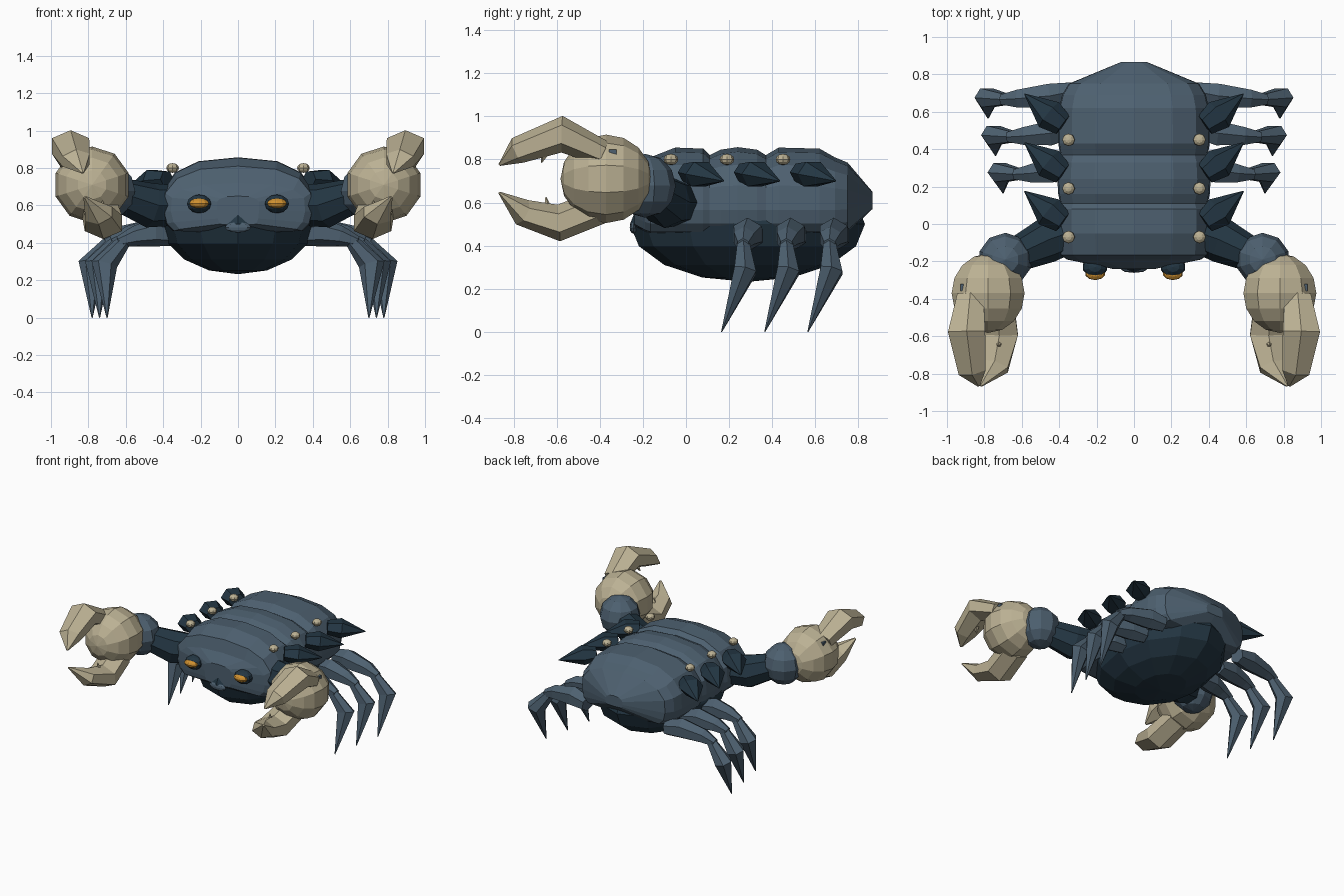
import bpy, bmesh, math
from mathutils import Vector, Matrix

cube = bpy.data.objects.get("Cube")
if cube:
    bpy.data.objects.remove(cube, do_unlink=True)


def material(name, color):
    m = bpy.data.materials.new(name)
    m.use_nodes = True
    m.diffuse_color = (*color, 1)
    bsdf = m.node_tree.nodes["Principled BSDF"]
    bsdf.inputs["Base Color"].default_value = (*color, 1)
    bsdf.inputs["Roughness"].default_value = 0.9
    return m


BLUE = material("slate blue", (0.075, 0.118, 0.162))
NAVY = material("deep navy", (0.017, 0.037, 0.056))
CREAM = material("bone cream", (0.50, 0.44, 0.295))
AMBER = material("amber", (0.62, 0.28, 0.03))


def finish(name, bm, mat, paired=True):
    """Turn a bmesh into a flat-shaded object, mirrored across x when paired."""
    bmesh.ops.recalc_face_normals(bm, faces=bm.faces)
    mesh = bpy.data.meshes.new(name)
    bm.to_mesh(mesh)
    bm.free()
    mesh.materials.append(mat)
    obj = bpy.data.objects.new(name, mesh)
    bpy.context.collection.objects.link(obj)
    if paired:
        mirror = obj.modifiers.new("Mirror", 'MIRROR')
        mirror.use_mirror_merge = False
    return obj


def loft(name, rings, mat, paired=True):
    """Skin a list of point rings and cap both ends."""
    bm = bmesh.new()
    loops = [[bm.verts.new(p) for p in ring] for ring in rings]
    n = len(loops[0])
    for a, b in zip(loops, loops[1:]):
        for i in range(n):
            j = (i + 1) % n
            bm.faces.new((a[i], a[j], b[j], b[i]))
    bm.faces.new(loops[0])
    bm.faces.new(loops[-1])
    return finish(name, bm, mat, paired)


def limb(name, path, radii, mat, ref, sides=6, stretch=1):
    """Tapered faceted tube along a path, stretched along the ref direction."""
    pts = [Vector(p) for p in path]
    rings = []
    for i, (p, r) in enumerate(zip(pts, radii)):
        t = (pts[min(i + 1, len(pts) - 1)] - pts[max(i - 1, 0)]).normalized()
        u = t.cross(Vector(ref)).normalized()
        v = t.cross(u) * stretch
        rings.append([p + r * (math.cos(a) * u + math.sin(a) * v)
                      for a in (math.tau * k / sides for k in range(sides))])
    return loft(name, rings, mat)


def ball(name, center, size, mat, segs=10, rings=6, rot=None, paired=True):
    bm = bmesh.new()
    bmesh.ops.create_uvsphere(bm, u_segments=segs, v_segments=rings, radius=1)
    m = Matrix.Translation(center) @ (rot or Matrix()) @ Matrix.Diagonal((*size, 1))
    bmesh.ops.transform(bm, matrix=m, verts=bm.verts)
    return finish(name, bm, mat, paired)


# Banded carapace: y, half width, top height, bottom height
STATIONS = [(-.24, .11, .65, .49), (-.19, .35, .72, .46), (-.165, .385, .81, .45),
            (-.05, .395, .855, .45), (.08, .395, .85, .45), (.11, .385, .82, .45),
            (.16, .395, .845, .45), (.24, .40, .857, .45), (.33, .395, .845, .45),
            (.37, .385, .82, .45), (.43, .395, .855, .45), (.62, .39, .85, .45),
            (.69, .375, .81, .45), (.75, .34, .785, .46), (.865, .07, .65, .57)]


def shell_ring(y, w, top, low, n=14):
    """Domed above the widest line, nearly upright below it."""
    ring = []
    for k in range(n):
        a = math.tau * (k + .5) / n
        c, s = math.cos(a), math.sin(a)
        h, power = (top - .61, .8) if s > 0 else (.61 - low, .18)
        x = 0 if abs(c) < .01 else math.copysign(abs(c) ** power, c)
        ring.append((x * w * 1.03, y, .61 + math.copysign(abs(s) ** .85, s) * h))
    return ring


loft("carapace", [shell_ring(*s) for s in STATIONS], BLUE, paired=False)
ball("belly", (0, .285, .50), (.405, .545, .268), NAVY, 12, 8, paired=False)
ball("mouth_plate", (0, -.243, .483), (.07, .018, .028), BLUE, 8, 6, paired=False)

# Eyes
ball("eye_socket", (.208, -.23, .608), (.068, .055, .05), NAVY, 10, 6)
ball("eye", (.208, -.264, .611), (.055, .036, .027), AMBER, 10, 6)

# Back knobs and side spikes
for i, y in enumerate((-.07, .19, .45)):
    ball(f"shell_knob_{i + 1}", (.35, y, .80), (.034, .034, .026), CREAM, 8, 6)
    limb(f"side_spike_{i + 1}",
         [(.38, y + .08, .74), (.455, y + .135, .732), (.585, y + .245, .70)],
         [.06, .085, .003], NAVY, (0, 0, 1), stretch=.78)

# Walking legs
for i in range(3):
    y, x = .265 + .2 * i, .035 * i
    limb(f"leg_thigh_{i + 1}",
         [(.33, y + .045, .44), (.45, y + .02, .455), (.55 + x, y + .005, .435),
          (.64 + x, y, .405)], [.055, .075, .055, .03], BLUE, (0, 1, 0))
    limb(f"leg_shin_{i + 1}",
         [(.60 + x, y, .42), (.715 + x, y + .01, .285), (.70 + .04 * i, y - .1, 0)],
         [.035, .07, .003], BLUE, (0, 1, 0), stretch=.85)

# Arms
limb("upper_arm", [(.36, -.05, .60), (.47, -.09, .60), (.64, -.17, .66)],
     [.11, .12, .09], NAVY, (0, 0, 1), 8)
ball("elbow", (.688, -.19, .678), (.145, .143, .148), BLUE, 10, 6)
tilt = Matrix.Rotation(math.radians(90), 4, 'X')
ball("claw_palm", (.78, -.37, .71), (.205, .205, .212), CREAM, 10, 8, rot=tilt)

# Small square stud on the outside of each claw
loft("claw_stud", [[(x, -.34 + dy, .835 + dz) for dy, dz in
                    ((-.018, -.012), (.018, -.012), (.018, .012), (-.018, .012))]
                   for x in (.88, .928)], BLUE)

# Pincers
limb("upper_pincer",
     [(.875, -.39, .83), (.895, -.575, .917), (.865, -.78, .842), (.83, -.865, .775)],
     [.06, .085, .063, .006], CREAM, (1, 0, 0), stretch=1.35)
limb("lower_pincer",
     [(.74, -.40, .58), (.72, -.59, .505), (.745, -.76, .555), (.82, -.865, .645)],
     [.08, .085, .063, .006], CREAM, (1, 0, 0), stretch=1.35)
limb("upper_tooth", [(.88, -.64, .86), (.855, -.67, .785)], [.03, .003],
     CREAM, (1, 0, 0), 5)
limb("lower_tooth", [(.72, -.64, .56), (.725, -.65, .625)], [.025, .003],
     CREAM, (1, 0, 0), 5)
